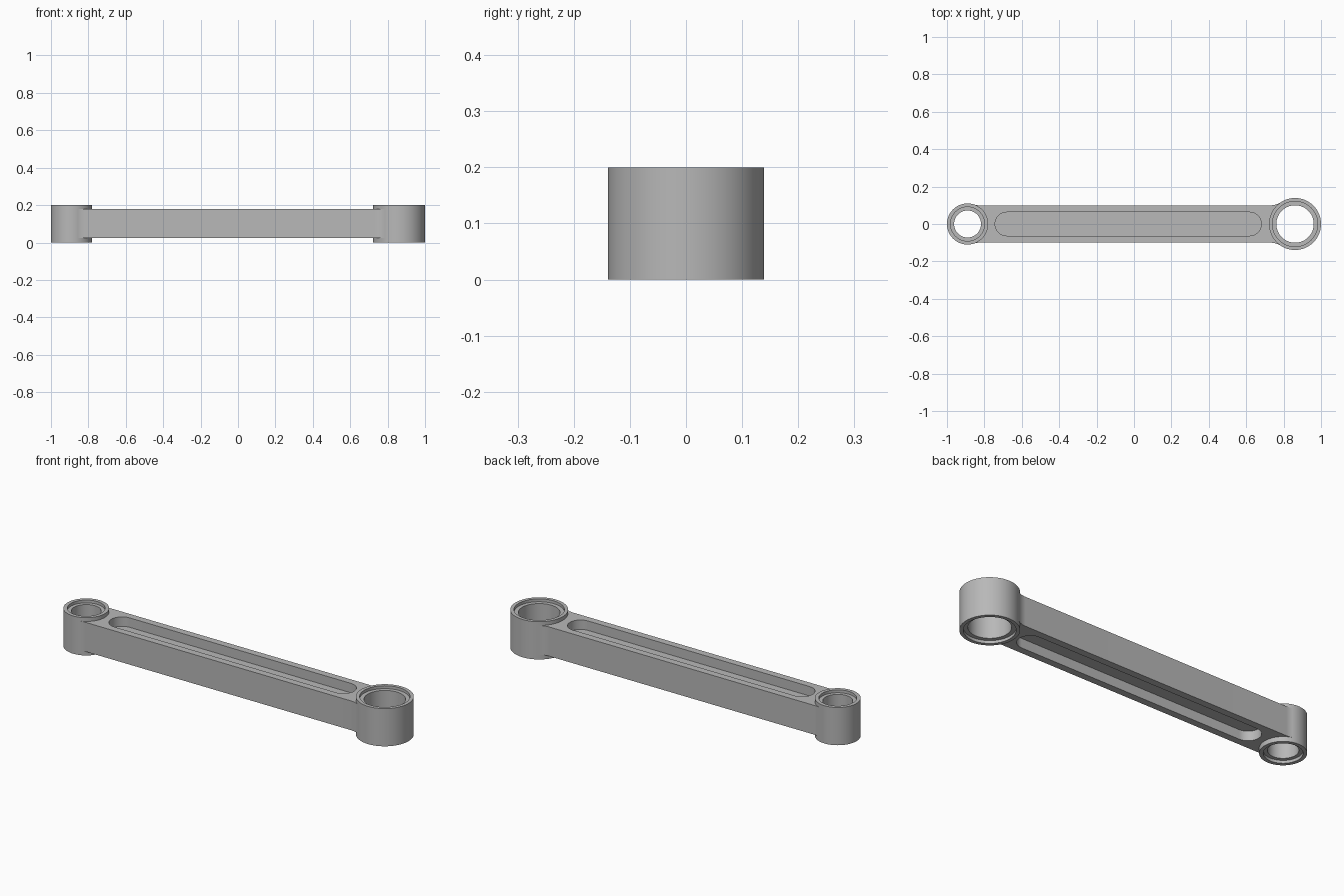
import bpy, bmesh
from math import cos, sin, pi, atan2, sqrt

cube = bpy.data.objects.get("Cube")
if cube:
    bpy.data.objects.remove(cube)

steel = bpy.data.materials.new("grey_metal")
steel.use_nodes = True
GREY = (0.48, 0.48, 0.48, 1)
steel.diffuse_color = GREY
steel.node_tree.nodes["Principled BSDF"].inputs["Base Color"].default_value = GREY

HEIGHT = 0.2
BAR_LOW, BAR_HIGH, HALF_WIDTH, FILLET = 0.025, 0.18, 0.1, 0.1
POCKET_DEPTH = 0.05


def finish(name, bm):
    bmesh.ops.remove_doubles(bm, verts=bm.verts, dist=1e-5)
    bmesh.ops.recalc_face_normals(bm, faces=bm.faces)
    mesh = bpy.data.meshes.new(name)
    bm.to_mesh(mesh)
    bm.free()
    mesh.materials.append(steel)
    obj = bpy.data.objects.new(name, mesh)
    bpy.context.collection.objects.link(obj)
    return obj


def smooth(obj):
    bpy.ops.object.select_all(action='DESELECT')
    obj.select_set(True)
    bpy.context.view_layer.objects.active = obj
    bpy.ops.object.shade_smooth_by_angle(angle=pi / 6)


def arc(cx, cy, r, start, end, steps):
    angles = [start + (end - start) * i / steps for i in range(steps + 1)]
    return [(cx + r * cos(a), cy + r * sin(a)) for a in angles]


def prism(name, outline, low, high):
    bm = bmesh.new()
    face = bm.faces.new([bm.verts.new((x, y, low)) for x, y in outline])
    side = bmesh.ops.extrude_face_region(bm, geom=[face])["geom"]
    top = [v for v in side if isinstance(v, bmesh.types.BMVert)]
    bmesh.ops.translate(bm, verts=top, vec=(0, 0, high - low))
    return finish(name, bm)


def eye(name, x, outer, ledge, hole, recess=0.015):
    """Ring with a shallow counterbore at both mouths of the hole."""
    profile = [(outer, 0), (outer, HEIGHT), (ledge, HEIGHT),
               (ledge, HEIGHT - recess), (hole, HEIGHT - recess),
               (hole, recess), (ledge, recess), (ledge, 0)]
    bm = bmesh.new()
    verts = [bm.verts.new((r, 0, z)) for r, z in profile]
    edges = [bm.edges.new((verts[i - 1], verts[i])) for i in range(len(verts))]
    bmesh.ops.spin(bm, geom=verts + edges, cent=(0, 0, 0), axis=(0, 0, 1),
                   angle=2 * pi, steps=72)
    bmesh.ops.translate(bm, verts=bm.verts, vec=(x, 0, 0))
    obj = finish(name, bm)
    smooth(obj)


def bar_end(x, outer, hole):
    """Lower-to-upper outline of a +x bar end, flaring into the eye."""
    dx = sqrt((outer + FILLET) ** 2 - (HALF_WIDTH + FILLET) ** 2)
    touch = atan2(HALF_WIDTH + FILLET, dx)
    flare = arc(x - dx, HALF_WIDTH + FILLET, FILLET, -pi / 2, -touch, 10)
    inside = arc(x, 0, (outer + hole) / 2, pi + touch, pi - touch, 24)
    return [(px, -py) for px, py in flare] + inside + flare[::-1]


# Eyes at the two ends
LARGE = dict(x=0.861, outer=0.139, hole=0.1)
SMALL = dict(x=-0.89, outer=0.11, hole=0.072)
eye("large_eye", ledge=0.121, **LARGE)
eye("small_eye", ledge=0.091, **SMALL)

# Connecting bar
right_end = bar_end(**LARGE)
left_end = [(-x, -y) for x, y in
            bar_end(-SMALL["x"], SMALL["outer"], SMALL["hole"])]
bar = prism("connecting_bar", right_end + left_end, BAR_LOW, BAR_HIGH)

# Round-ended pockets in the top and bottom of the bar
R = 0.063
slot = arc(0.681 - R, 0, R, -pi / 2, pi / 2, 24) + \
    arc(-0.743 + R, 0, R, pi / 2, 3 * pi / 2, 24)
for low, high in ((BAR_HIGH - POCKET_DEPTH, 0.3), (-0.1, BAR_LOW + POCKET_DEPTH)):
    cutter = prism("pocket_cutter", slot, low, high)
    cutter.hide_render = True
    mod = bar.modifiers.new("pocket", 'BOOLEAN')
    mod.operation = 'DIFFERENCE'
    mod.solver = 'EXACT'
    mod.object = cutter
    bpy.context.view_layer.objects.active = bar
    bpy.ops.object.modifier_apply(modifier=mod.name)
    bpy.data.objects.remove(cutter)
smooth(bar)
